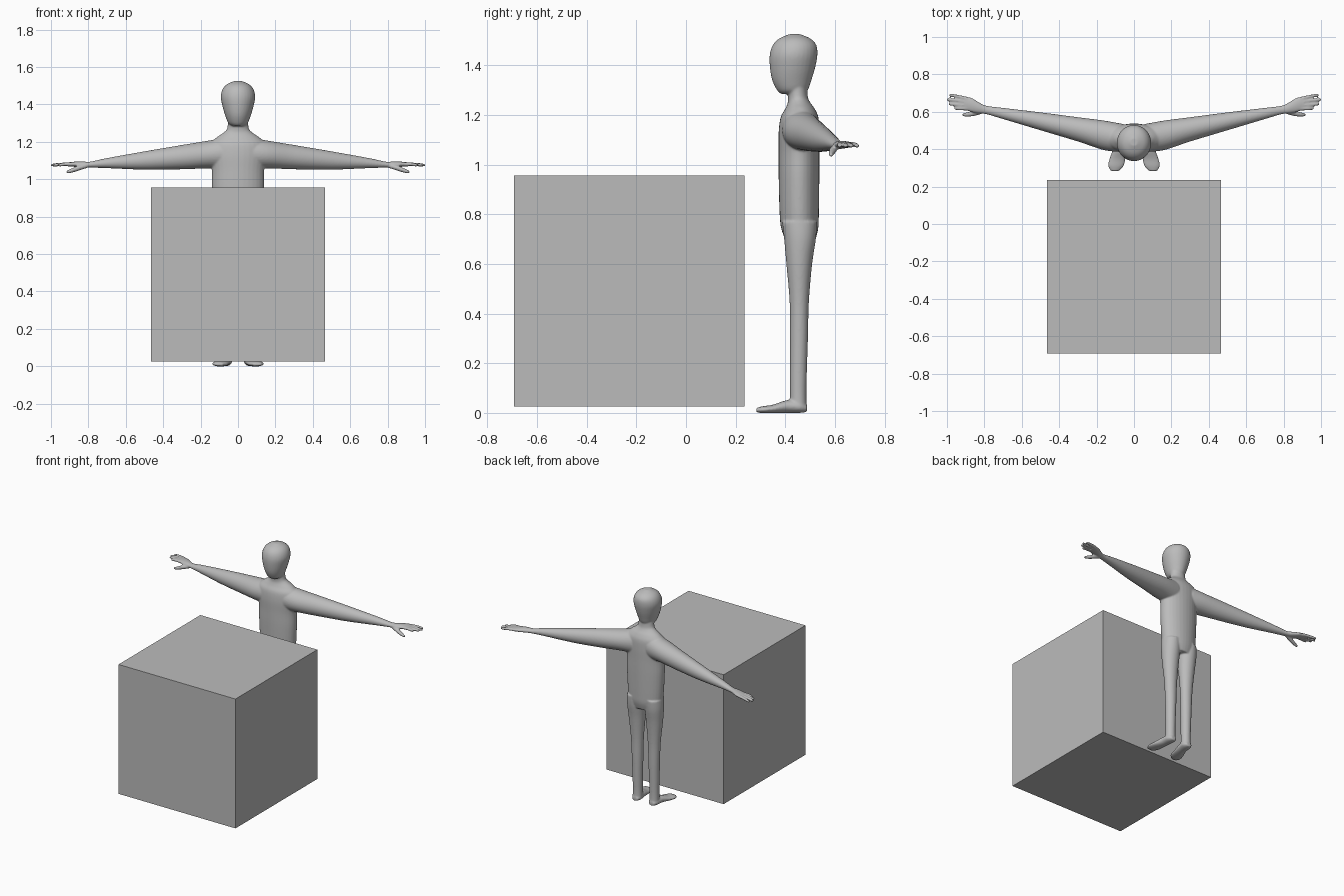
import bpy, bmesh, math

grey = bpy.data.materials.new("plain grey")
grey.diffuse_color = (0.5, 0.5, 0.5, 1)


def make_object(name, bm):
    bmesh.ops.recalc_face_normals(bm, faces=bm.faces)
    mesh = bpy.data.meshes.new(name)
    bm.to_mesh(mesh)
    bm.free()
    mesh.materials.append(grey)
    obj = bpy.data.objects.new(name, mesh)
    bpy.context.collection.objects.link(obj)
    return obj


def smooth_rings(rings, steps=5):
    """Catmull-Rom interpolation between the given cross-sections."""
    out = []
    for i in range(len(rings) - 1):
        p0, p1, p2 = rings[max(i - 1, 0)], rings[i], rings[i + 1]
        p3 = rings[min(i + 2, len(rings) - 1)]
        for k in range(steps):
            t = k / steps
            out.append([0.5 * (2 * b + (c - a) * t + (2 * a - 5 * b + 4 * c - d) * t * t
                               + (3 * b - a - 3 * c + d) * t ** 3)
                        for a, b, c, d in zip(p0, p1, p2, p3)])
    return out + [list(rings[-1])]


def loft(bm, axis, rings, side=1, n=32):
    """Closed tube along an axis; ring = position, then centre and radius on the other two axes."""
    loops = []
    for t, ca, ra, cb, rb in smooth_rings(rings):
        loop = []
        for i in range(n):
            ang = 2 * math.pi * i / n
            co = [ca + ra * math.cos(ang), cb + rb * math.sin(ang)]
            co.insert(axis, t)
            co[0] *= side
            loop.append(bm.verts.new(co))
        loops.append(loop)
    for a, b in zip(loops, loops[1:]):
        for i in range(n):
            j = (i + 1) % n
            bm.faces.new((a[i], a[j], b[j], b[i]))
    bm.faces.new(loops[0][::-1])
    bm.faces.new(loops[-1])


X, Y, Z = 0, 1, 2

# Box in front of the figure
bm = bmesh.new()
bmesh.ops.create_cube(bm, size=0.929)
bmesh.ops.translate(bm, verts=bm.verts, vec=(0, -0.228, 0.4905))
make_object("box", bm)

# Figure: overlapping lofts fused into one smooth skin
bm = bmesh.new()

# Torso and neck
loft(bm, Z, [(0.69, 0, 0.10, 0.461, 0.058), (0.74, 0, 0.122, 0.458, 0.074),
             (0.80, 0, 0.131, 0.456, 0.079), (0.95, 0, 0.139, 0.455, 0.082),
             (1.05, 0, 0.140, 0.455, 0.082), (1.13, 0, 0.152, 0.455, 0.082),
             (1.19, 0, 0.148, 0.457, 0.076), (1.225, 0, 0.112, 0.459, 0.059),
             (1.25, 0, 0.076, 0.455, 0.045), (1.275, 0, 0.057, 0.450, 0.040),
             (1.34, 0, 0.054, 0.445, 0.040)])
# Head
loft(bm, Z, [(1.284, 0, 0.030, 0.425, 0.042), (1.30, 0, 0.052, 0.428, 0.062),
             (1.34, 0, 0.068, 0.426, 0.079), (1.39, 0, 0.083, 0.429, 0.091),
             (1.44, 0, 0.092, 0.433, 0.096), (1.48, 0, 0.083, 0.437, 0.088),
             (1.507, 0, 0.060, 0.438, 0.063), (1.525, 0, 0.020, 0.438, 0.021)])

for s in (1, -1):
    # Leg
    loft(bm, Z, [(0.02, 0.066, 0.034, 0.453, 0.033), (0.10, 0.066, 0.033, 0.452, 0.033),
                 (0.30, 0.066, 0.038, 0.455, 0.036), (0.45, 0.067, 0.044, 0.456, 0.039),
                 (0.60, 0.069, 0.057, 0.456, 0.052), (0.70, 0.069, 0.064, 0.459, 0.064),
                 (0.77, 0.068, 0.062, 0.457, 0.070)], s)
    # Foot
    loft(bm, Y, [(0.488, 0.066, 0.020, 0.018, 0.014), (0.46, 0.067, 0.035, 0.024, 0.024),
                 (0.41, 0.073, 0.036, 0.026, 0.026), (0.35, 0.088, 0.043, 0.016, 0.017),
                 (0.31, 0.097, 0.042, 0.013, 0.014), (0.283, 0.102, 0.022, 0.011, 0.009)], s)
    # Arm and palm
    loft(bm, X, [(0.06, 0.46, 0.075, 1.14, 0.085), (0.16, 0.474, 0.079, 1.132, 0.074),
                 (0.30, 0.506, 0.065, 1.118, 0.065), (0.50, 0.549, 0.048, 1.100, 0.049),
                 (0.70, 0.591, 0.030, 1.086, 0.027), (0.79, 0.610, 0.023, 1.078, 0.016),
                 (0.83, 0.622, 0.030, 1.079, 0.016), (0.87, 0.637, 0.038, 1.080, 0.014),
                 (0.91, 0.646, 0.035, 1.079, 0.011)], s)
    # Fingers
    for y0, y1, tip in ((0.670, 0.689, 0.988), (0.651, 0.665, 1.0),
                        (0.633, 0.641, 0.99), (0.616, 0.618, 0.962)):
        loft(bm, X, [(0.89, y0, 0.010, 1.080, 0.010), (0.93, (y0 + y1) / 2, 0.0095, 1.080, 0.010),
                     (tip - 0.012, y1, 0.0085, 1.076, 0.0085), (tip, y1, 0.006, 1.075, 0.006)], s, 12)
    # Thumb
    loft(bm, X, [(0.80, 0.605, 0.011, 1.073, 0.011), (0.85, 0.593, 0.015, 1.060, 0.014),
                 (0.89, 0.586, 0.012, 1.046, 0.012), (0.918, 0.583, 0.007, 1.037, 0.007)], s, 16)

figure = make_object("figure", bm)
remesh = figure.modifiers.new("fuse", 'REMESH')
remesh.mode = 'VOXEL'
remesh.voxel_size = 0.005
remesh.use_smooth_shade = True
relax = figure.modifiers.new("relax", 'SMOOTH')
relax.factor = 0.5
relax.iterations = 6
